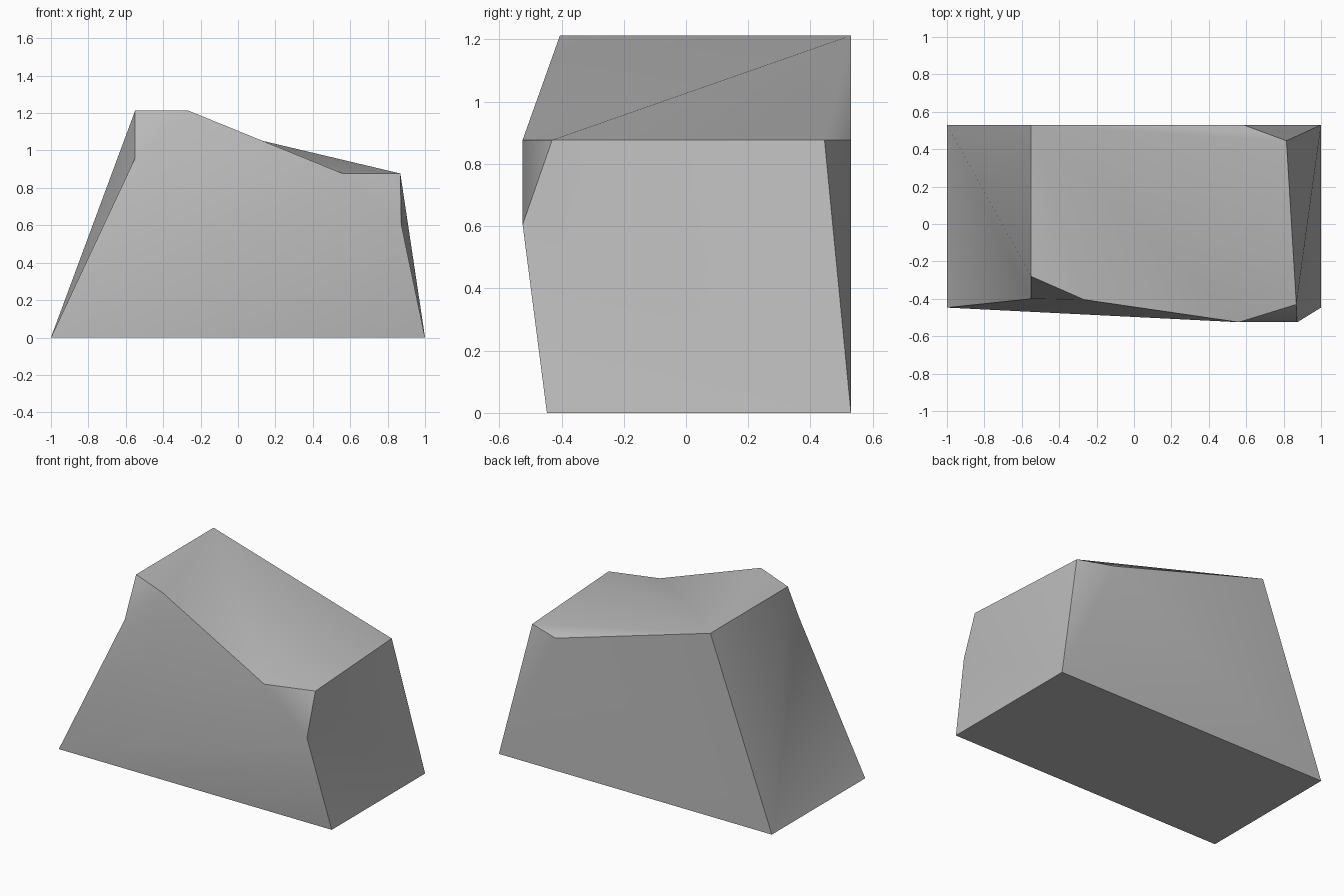
import bpy
import bmesh
import math

default_cube = bpy.data.objects.get("Cube")
if default_cube:
    bpy.data.objects.remove(default_cube, do_unlink=True)

# Stone colour
stone = bpy.data.materials.new("stone_grey")
stone.use_nodes = True
grey = (0.5, 0.5, 0.5, 1.0)
stone.diffuse_color = grey
shader = next(n for n in stone.node_tree.nodes if n.type == "BSDF_PRINCIPLED")
shader.inputs["Base Color"].default_value = grey
shader.inputs["Roughness"].default_value = 0.9

# Overall levels
front, back, base_front = -0.525, 0.53, -0.447
peak, shoulder = 1.213, 0.877

# Named corners of the chipped boulder
corners = {
    "base_fl": (-1, base_front, 0),
    "base_fr": (1, base_front, 0),
    "base_br": (1, back, 0),
    "base_bl": (-1, back, 0),
    "peak_back": (-0.55, back, peak),
    "peak_side": (-0.55, -0.28, peak),
    "peak_front": (-0.265, -0.405, peak),
    "chip_low": (-0.55, -0.40, 0.96),
    "shoulder_front": (0.56, front, shoulder),
    "shoulder_side": (0.868, -0.43, shoulder),
    "shoulder_chip": (0.873, front, 0.605),
    "shoulder_back": (0.815, 0.445, shoulder),
    "shoulder_rear": (0.585, back, shoulder),
}

bm = bmesh.new()
vert = {name: bm.verts.new(co) for name, co in corners.items()}


def fan(*names):
    """Fill a facet with triangles spreading from its first corner."""
    first = vert[names[0]]
    for a, b in zip(names[1:], names[2:]):
        bm.faces.new((first, vert[a], vert[b]))


# Underside, back wall and the two end walls
fan("base_bl", "base_br", "base_fr", "base_fl")
fan("base_bl", "peak_back", "shoulder_rear", "base_br")
fan("base_bl", "base_fl", "chip_low", "peak_side", "peak_back")
fan("base_br", "shoulder_back", "shoulder_side", "shoulder_chip", "base_fr")
# Front wall and sloping top
fan("base_fl", "base_fr", "shoulder_chip", "shoulder_front", "peak_front", "chip_low")
fan("peak_back", "peak_side", "peak_front", "shoulder_front",
    "shoulder_side", "shoulder_back", "shoulder_rear")
# Chipped corners
fan("chip_low", "peak_front", "peak_side")
fan("shoulder_chip", "shoulder_side", "shoulder_front")
fan("base_br", "shoulder_rear", "shoulder_back")

bmesh.ops.recalc_face_normals(bm, faces=bm.faces)
mesh = bpy.data.meshes.new("boulder")
bm.to_mesh(mesh)
bm.free()
mesh.materials.append(stone)

boulder = bpy.data.objects.new("boulder", mesh)
bpy.context.collection.objects.link(boulder)
for other in bpy.context.selected_objects:
    other.select_set(False)
boulder.select_set(True)
bpy.context.view_layer.objects.active = boulder
bpy.ops.object.shade_smooth_by_angle(angle=math.radians(40))
